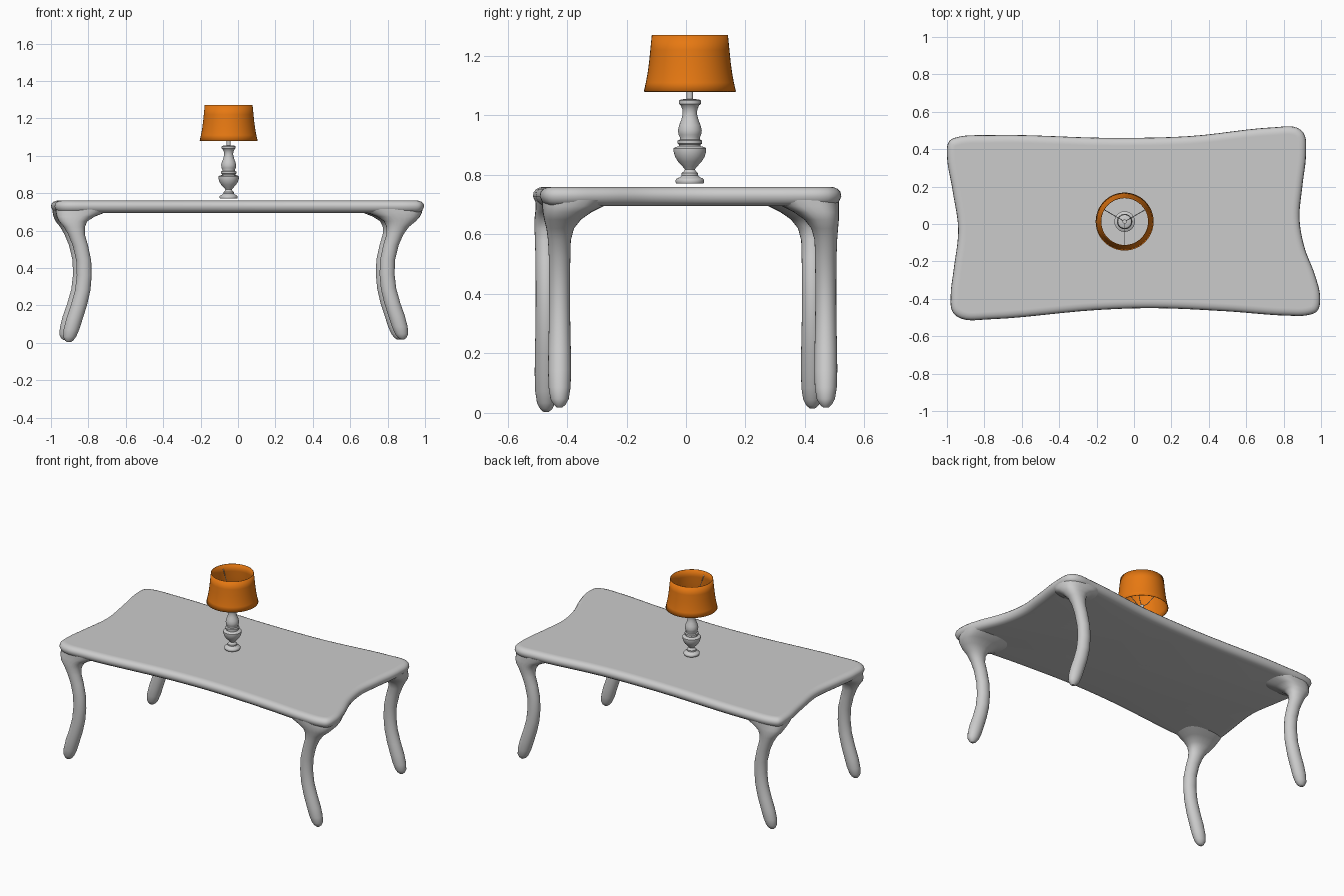
import bpy
import bmesh
import math
from mathutils import Vector, geometry

if "Cube" in bpy.data.objects:
    bpy.data.objects.remove(bpy.data.objects["Cube"], do_unlink=True)


def make_material(name, color):
    mat = bpy.data.materials.new(name)
    mat.use_nodes = True
    mat.diffuse_color = color
    mat.node_tree.nodes["Principled BSDF"].inputs["Base Color"].default_value = color
    return mat


GREY = make_material("soft grey", (0.6, 0.6, 0.6, 1))
ORANGE = make_material("burnt orange", (0.8, 0.19, 0.006, 1))


def loft(name, rings, material, capped=True):
    """Skin a stack of equally sized closed rings."""
    bm = bmesh.new()
    loops = [[bm.verts.new(point) for point in ring] for ring in rings]
    for lower, upper in zip(loops, loops[1:]):
        for i in range(len(lower)):
            j = (i + 1) % len(lower)
            bm.faces.new((lower[i], lower[j], upper[j], upper[i]))
    if capped:
        bm.faces.new(loops[0])
        bm.faces.new(loops[-1])
    bmesh.ops.recalc_face_normals(bm, faces=bm.faces)
    mesh = bpy.data.meshes.new(name)
    bm.to_mesh(mesh)
    bm.free()
    mesh.materials.append(material)
    obj = bpy.data.objects.new(name, mesh)
    bpy.context.collection.objects.link(obj)
    return obj


def smooth_outline(points, steps):
    """Round a closed polygon with handles scaled to each segment."""
    pts = [Vector(p) for p in points]
    count = len(pts)
    tangents = [((pts[i] - pts[i - 1]).normalized()
                 + (pts[(i + 1) % count] - pts[i]).normalized()).normalized()
                for i in range(count)]
    result = []
    for i in range(count):
        j = (i + 1) % count
        reach = (pts[j] - pts[i]).length / 3
        result += geometry.interpolate_bezier(
            pts[i], pts[i] + tangents[i] * reach,
            pts[j] - tangents[j] * reach, pts[j], steps + 1)[:-1]
    return [Vector((p[0], p[1])) for p in result]


def inset(outline, amount):
    """Move a clockwise outline inwards."""
    moved = []
    for i, p in enumerate(outline):
        t = (outline[(i + 1) % len(outline)] - outline[i - 1]).normalized()
        moved.append(p + Vector((t.y, -t.x)) * amount)
    return moved


# Table top: wavy outline with a rounded rim
outline = smooth_outline([
    (-.96, .46), (-.78, .475), (-.1, .46), (.3, .47), (.75, .517), (.87, .515),
    (.91, .48), (.92, .38), (.9, .2), (.885, .03), (.91, -.12), (.97, -.28),
    (.995, -.39), (.98, -.465), (.93, -.487), (.82, -.49), (.5, -.467), (.1, -.45),
    (-.2, -.46), (-.78, -.51), (-.92, -.507), (-.97, -.47), (-.98, -.38),
    (-.965, -.25), (-.94, -.03), (-.97, .18), (-1, .37), (-.99, .44)], 6)
rim = [(.045, .695), (.036, .696), (.02, .7), (.008, .71), (0, .728),
       (.003, .743), (.012, .753), (.024, .758), (.035, .76), (.042, .76)]
loft("table_top", [[(p.x, p.y, z) for p in inset(outline, d)] for d, z in rim], GREY)

# Legs: curved tubes that flare into the corners
# each ring: height, distance from centre, half width, inner flare, pull to corner
LEG = [(0, .905, .01, 0, 0), (.01, .903, .023, 0, 0), (.03, .9, .035, 0, 0),
       (.07, .89, .042, 0, 0), (.13, .873, .044, 0, 0), (.2, .85, .043, 0, 0),
       (.28, .83, .041, 0, 0), (.36, .822, .04, 0, 0), (.44, .825, .04, 0, 0),
       (.52, .843, .041, 0, 0), (.58, .862, .043, 0, .05), (.62, .875, .046, .01, .2),
       (.65, .89, .05, .035, .5), (.675, .895, .05, .08, .8),
       (.695, .895, .05, .13, .95), (.715, .895, .05, .16, 1)]


def make_leg(name, side, end, shift, y_mid, corner_x, corner_y, lift):
    rings = []
    for z, x, half, flare, pull in LEG:
        x += shift
        half_y = half * .88
        x_out = x + half + (corner_x - x - half) * pull
        y_out = y_mid + half_y + (corner_y - y_mid - half_y) * pull
        x_in = x - half - flare
        y_in = y_mid - half_y - flare * .8
        power = 1 - .3 * pull
        ring = []
        for i in range(28):
            a = math.tau * i / 28
            c, s = (math.copysign(abs(f) ** power, f) for f in (math.cos(a), math.sin(a)))
            ring.append((side * ((x_out + x_in) / 2 + c * (x_out - x_in) / 2),
                         end * ((y_out + y_in) / 2 + s * (y_out - y_in) / 2),
                         z + lift * max(0, 1 - z / .6)))
        rings.append(ring)
    loft(name, rings, GREY)


make_leg("front_right_leg", -1, -1, 0, .47, .975, .505, .003)
make_leg("back_right_leg", -1, 1, .02, .425, .992, .466, .015)
make_leg("front_left_leg", 1, -1, -.025, .425, .987, .485, .018)
make_leg("back_left_leg", 1, 1, -.045, .47, .916, .514, .018)

# Lamp
LAMP_X, LAMP_Y = -.05, .013


def lathe(name, profile, material, capped=True, sides=40):
    rings = [[(LAMP_X + r * math.cos(math.tau * i / sides),
               LAMP_Y + r * math.sin(math.tau * i / sides), z) for i in range(sides)]
             for r, z in profile]
    return loft(name, rings, material, capped)


# Turned body: foot, urn, collar, upper vase and stem
lathe("lamp_body", [
    (.046, .771), (.048, .775), (.048, .783), (.044, .788), (.034, .792), (.028, .798),
    (.028, .806), (.02, .812), (.017, .819), (.024, .828), (.04, .845), (.05, .862),
    (.055, .88), (.055, .889), (.05, .893), (.036, .897), (.036, .902), (.041, .905),
    (.041, .915), (.034, .919), (.034, .927), (.038, .935), (.04, .95), (.036, .967),
    (.029, .985), (.024, 1.005), (.025, 1.02), (.031, 1.034), (.037, 1.039),
    (.037, 1.05), (.03, 1.054), (.011, 1.055), (.011, 1.1)], GREY)

# Open flared shade
shade = lathe("lamp_shade", [
    (.155, 1.08), (.148, 1.11), (.142, 1.143), (.137, 1.18), (.133, 1.22), (.128, 1.27)],
    ORANGE, capped=False, sides=48)
thickness = shade.modifiers.new("thickness", 'SOLIDIFY')
thickness.thickness = .003

# Three wires holding the shade
wires = bpy.data.curves.new("shade_wires", 'CURVE')
wires.dimensions = '3D'
wires.bevel_depth = .002
wires.bevel_resolution = 1
for k in range(3):
    a = math.tau * k / 3 - math.pi / 2
    spline = wires.splines.new('POLY')
    path = [(.005, 1.095), (.03, 1.11), (.129, 1.24)]
    spline.points.add(len(path) - 1)
    for point, (r, z) in zip(spline.points, path):
        point.co = (LAMP_X + r * math.cos(a), LAMP_Y + r * math.sin(a), z, 1)
wires.materials.append(GREY)
bpy.context.collection.objects.link(bpy.data.objects.new("shade_wires", wires))

# Smooth shading with crisp turned edges
bpy.ops.object.select_all(action='DESELECT')
for obj in bpy.context.collection.objects:
    if obj.type == 'MESH':
        obj.select_set(True)
        bpy.context.view_layer.objects.active = obj
bpy.ops.object.shade_smooth_by_angle(angle=math.radians(40))
